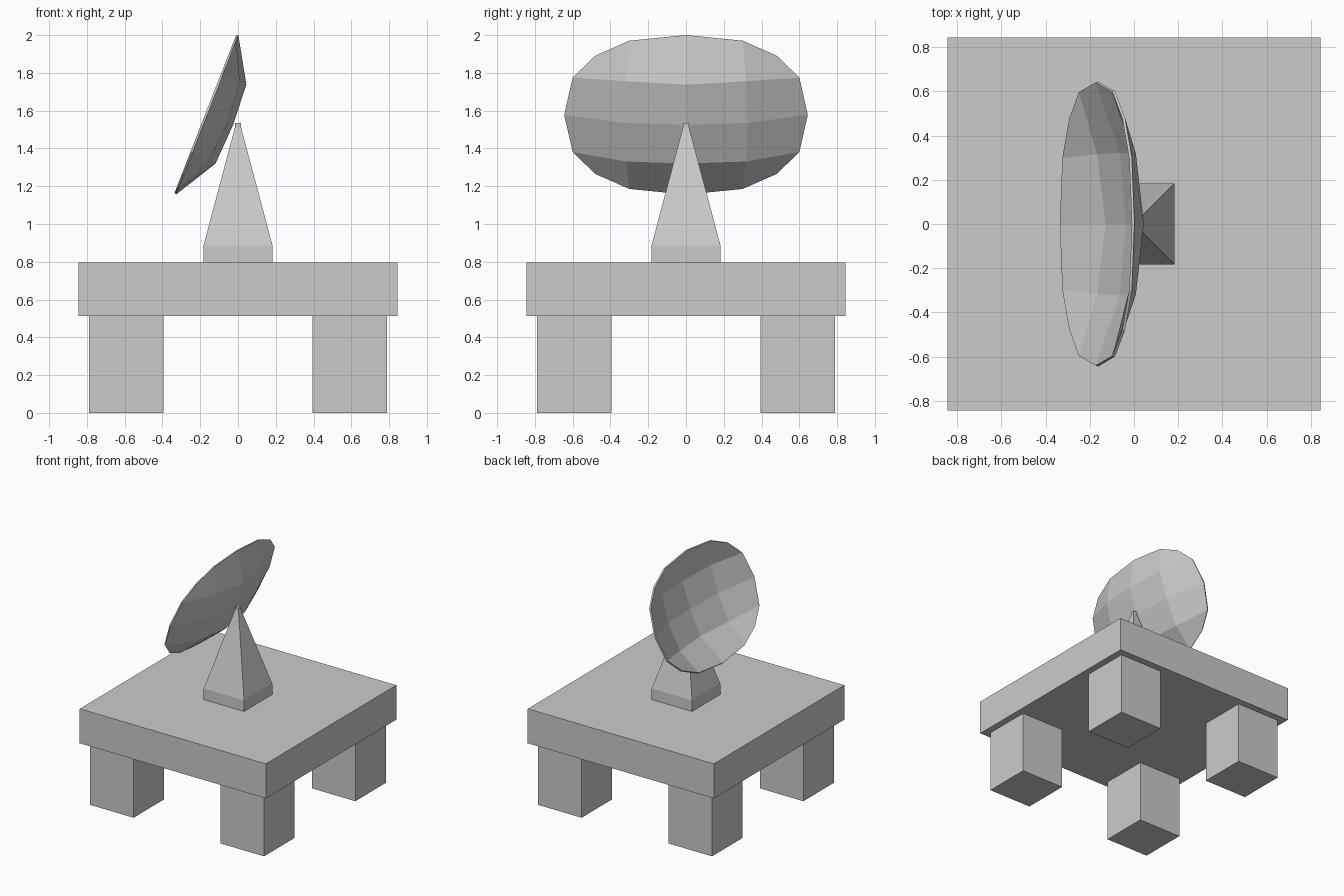
import bpy
from mathutils import Vector

if "Cube" in bpy.data.objects:
    bpy.data.objects.remove(bpy.data.objects["Cube"])


def mesh_object(name, verts, faces):
    mesh = bpy.data.meshes.new(name)
    mesh.from_pydata(verts, [], faces)
    mesh.update()
    ob = bpy.data.objects.new(name, mesh)
    bpy.context.collection.objects.link(ob)
    return ob


def square_loft(name, sections, cx=0, cy=0):
    """Stack of square cross-sections given as (half width, z)."""
    verts, faces = [], []
    for r, z in sections:
        verts += [(cx + sx * r, cy + sy * r, z)
                  for sx, sy in ((-1, -1), (1, -1), (1, 1), (-1, 1))]
    for k in range(len(sections) - 1):
        for i in range(4):
            a, b = k * 4 + i, k * 4 + (i + 1) % 4
            faces.append((a, b, b + 4, a + 4))
    n = len(verts)
    faces += [(3, 2, 1, 0), (n - 4, n - 3, n - 2, n - 1)]
    return mesh_object(name, verts, faces)


# Platform and four legs
square_loft("platform", [(0.845, 0.512), (0.845, 0.795)])
for side_y, label_y in ((-1, "front"), (1, "back")):
    for side_x, label_x in ((-1, "left"), (1, "right")):
        square_loft(f"{label_y}_{label_x}_leg", [(0.197, 0), (0.197, 0.512)],
                    side_x * 0.592, side_y * 0.592)

# Tapered pedestal with a small stub on top
square_loft("pedestal", [(0.183, 0.795), (0.183, 0.885), (0.016, 1.512), (0.016, 1.535)])

# Dish: one quadrant of (width, height, depth), mirrored to a 4 x 4 grid
quadrant = [
    [(0, 0, 0.147), (0.325, 0, 0.118), (0.645, 0, 0)],
    [(0, 0.224, 0.135), (0.318, 0.228, 0.095), (0.6, 0.212, 0)],
    [(0, 0.453, 0), (0.3, 0.421, 0), (0.48, 0.336, 0)],
]
centre = Vector((-0.163, 0, 1.578))
up = Vector((0.364, 0, 0.932))
back = Vector((0.932, 0, -0.364))
verts = []
for j in range(-2, 3):
    for i in range(-2, 3):
        w, h, d = quadrant[abs(j)][abs(i)]
        w, h = (-w if i < 0 else w), (-h if j < 0 else h)
        verts.append(centre + Vector((0, w, 0)) + up * h + back * d)
faces = [(a, a + 1, a + 6, a + 5) for j in range(4) for a in range(j * 5, j * 5 + 4)]
dish = mesh_object("dish", verts, faces)
shell = dish.modifiers.new("shell", "SOLIDIFY")
shell.thickness = 0.012
shell.offset = -1
